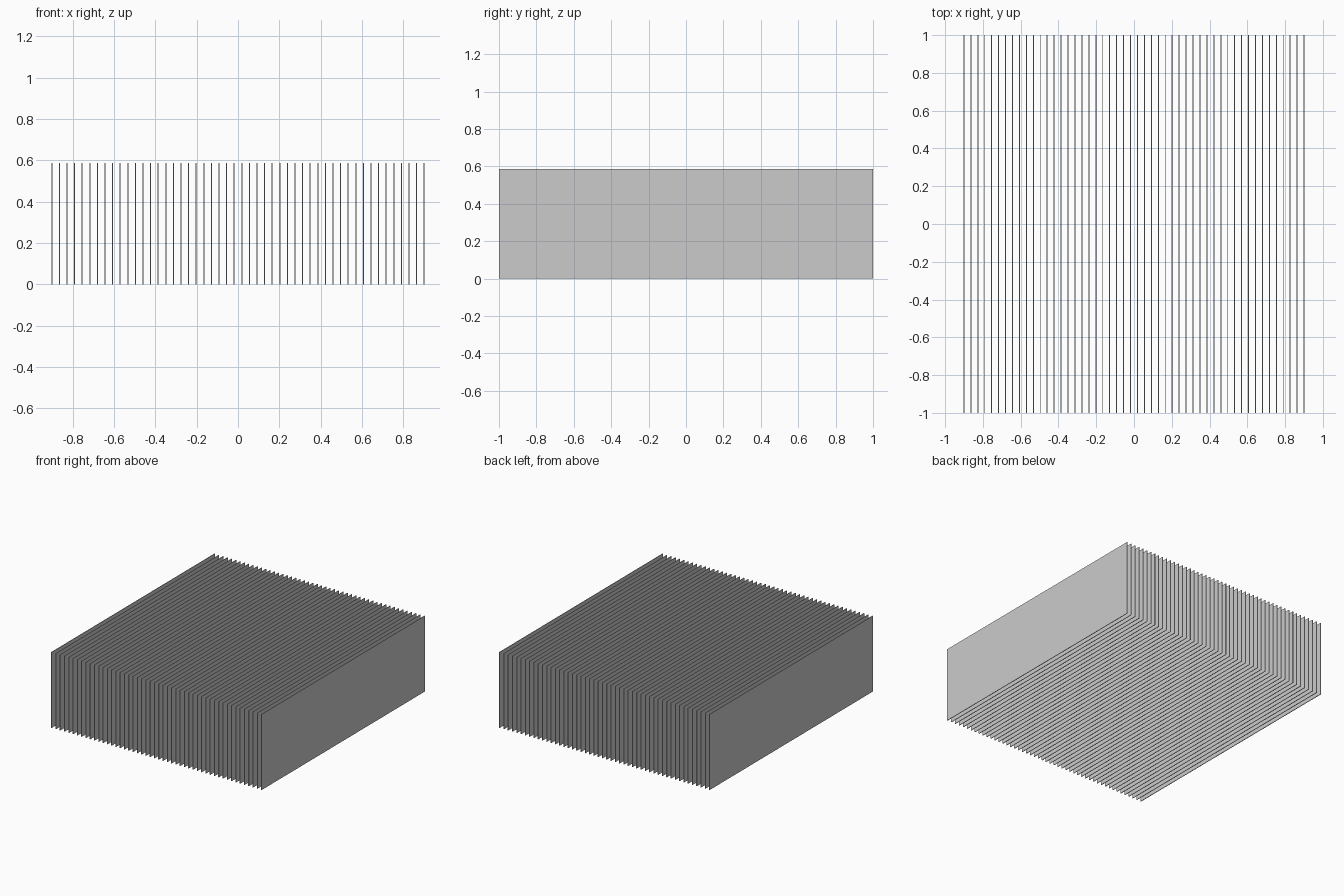
import bpy
import bmesh

SHEET_COUNT = 50
HALF_WIDTH = 0.903
THICKNESS = 0.005
LENGTH = 2.0
HEIGHT = 0.587

cube = bpy.data.objects.get("Cube")
if cube:
    bpy.data.objects.remove(cube, do_unlink=True)

# Single plain grey
grey = bpy.data.materials.new("light_grey")
grey.use_nodes = True
colour = (0.6, 0.6, 0.6, 1.0)
grey.diffuse_color = colour
grey.node_tree.nodes["Principled BSDF"].inputs["Base Color"].default_value = colour

# One thin upright sheet at the right end, standing on the floor
first_x = -HALF_WIDTH + THICKNESS / 2
mesh = bpy.data.meshes.new("parallel_sheets")
bm = bmesh.new()
bmesh.ops.create_cube(bm, size=1)
bmesh.ops.scale(bm, vec=(THICKNESS, LENGTH, HEIGHT), verts=bm.verts)
bmesh.ops.translate(bm, vec=(first_x, 0, HEIGHT / 2), verts=bm.verts)
bm.to_mesh(mesh)
bm.free()
mesh.materials.append(grey)

sheets = bpy.data.objects.new("parallel_sheets", mesh)
bpy.context.collection.objects.link(sheets)

# Evenly spaced row of sheets across the width
row = sheets.modifiers.new("row", "ARRAY")
row.count = SHEET_COUNT
row.use_relative_offset = False
row.use_constant_offset = True
row.constant_offset_displace = (-2 * first_x / (SHEET_COUNT - 1), 0, 0)
